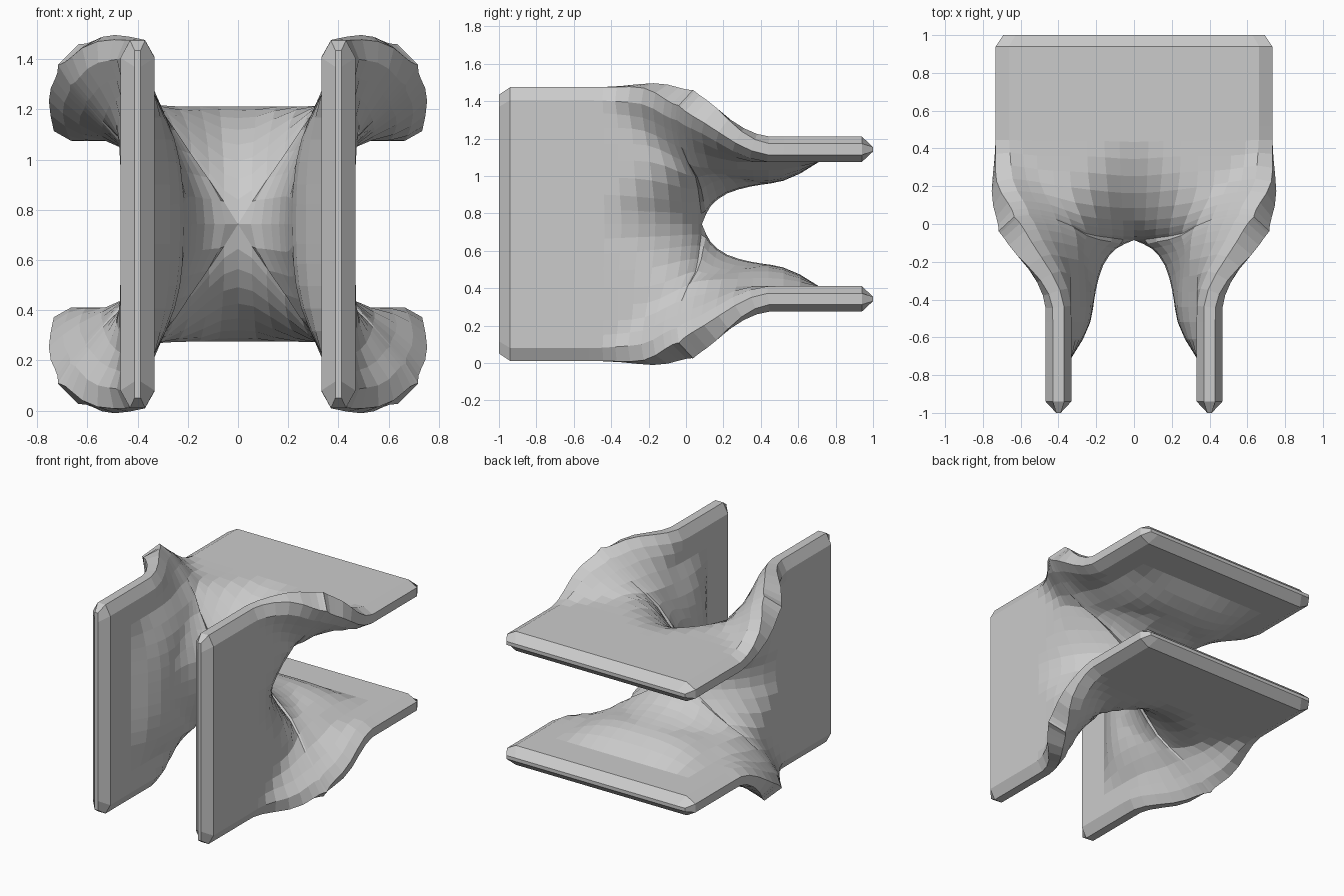
import bpy, bmesh, math
from mathutils import Vector

if "Cube" in bpy.data.objects:
    bpy.data.objects.remove(bpy.data.objects["Cube"])

MID = 0.743      # height of the centre
PLATE = 0.40     # plate offset from the centre axis
HALF = 0.068     # half thickness of the plates

S = [0, .08, .16, .25, .34, .43, .52, .60, .67, .74]          # across a plate
Y = [0, .01, .035, .075, .13, .2, .28, .36, .44, .52, .61, .71, .94, 1.0]


def hump(x, width):
    return math.exp(-(x / width) ** 2)


def sheet_point(s, y):
    """Mid-surface: crossed planes at y=0 flattening into a plate further out."""
    reach = .45 * (.35 + .65 * min(1, abs(abs(s) - .37) / .3))
    w = max(0.0, 1 - y / reach) ** 1.7
    lim = .732 + .012 * hump(y - .2, .15) - .058 * hump(y, .12)
    if y > .99:
        lim -= .04
    s *= lim / .74
    if abs(s) < PLATE:
        r = math.sqrt(PLATE ** 2 * (1 - w) + s * s * w)
    else:
        r = PLATE + (abs(s) - PLATE) * w
    return s, y, r


# Mid-surface: two horizontal sheets behind, two upright sheets in front
mid = bmesh.new()
cols = [-s for s in S[:0:-1]] + S
for upright in (False, True):
    for k in (-1, 1):
        rows = []
        for y in Y:
            row = []
            for s in cols:
                a, b, r = sheet_point(s, y)
                co = (k * r, -b, a) if upright else (a, b, k * r)
                row.append(mid.verts.new(co))
            rows.append(row)
        for r0, r1 in zip(rows, rows[1:]):
            for i in range(len(cols) - 1):
                mid.faces.new((r0[i], r0[i + 1], r1[i + 1], r1[i]))
bmesh.ops.remove_doubles(mid, verts=mid.verts, dist=.001)
bmesh.ops.recalc_face_normals(mid, faces=mid.faces)
mid.normal_update()
mid.verts.index_update()
centre = min(mid.verts, key=lambda v: v.co.length)
flip = -1 if centre.normal.y > 0 else 1      # normals face the front channel


def across(co):
    return abs(co.z if co.y < 0 else co.x)


def bulge(co):
    """Extra thickness on the inside of each channel."""
    y, s = abs(co.y), across(co)
    width = .28 if y > .42 else .45
    along = max(0, 1 - ((y - .42) / width) ** 2)
    return .115 * along * max(0, 1 - (s / .5) ** 3)


# Thicken into a solid with a narrow chamfered rim
out = bmesh.new()
front, back = [], []
for v in mid.verts:
    n = v.normal * flip
    if v.co.length < .01:
        n = Vector((0, -1, 0))
    y, s = abs(v.co.y), across(v.co)
    if v.is_boundary:
        t = .012 if y > .99 else .03 + .04 * hump(y, .2)
        tf = tb = t
    else:
        t = HALF + .017 * max(0, 1 - v.co.length / .3)
        t += .025 * hump(y, .18) * min(1, s / .3)
        extra = bulge(v.co)
        tf = t + (extra if v.co.y < 0 else 0)
        tb = t + (extra if v.co.y > 0 else 0)
    up = Vector((0, 0, MID))
    front.append(out.verts.new(v.co + n * tf + up))
    back.append(out.verts.new(v.co - n * tb + up))
for f in mid.faces:
    ids = [v.index for v in f.verts]
    out.faces.new([front[i] for i in ids])
    out.faces.new([back[i] for i in reversed(ids)])
for e in mid.edges:
    if e.is_boundary:
        i, j = (v.index for v in e.verts)
        out.faces.new((front[i], front[j], back[j], back[i]))
bmesh.ops.recalc_face_normals(out, faces=out.faces)

mesh = bpy.data.meshes.new("crossed_plates")
out.to_mesh(mesh)
out.free()
mid.free()
obj = bpy.data.objects.new("crossed_plates", mesh)
bpy.context.collection.objects.link(obj)
